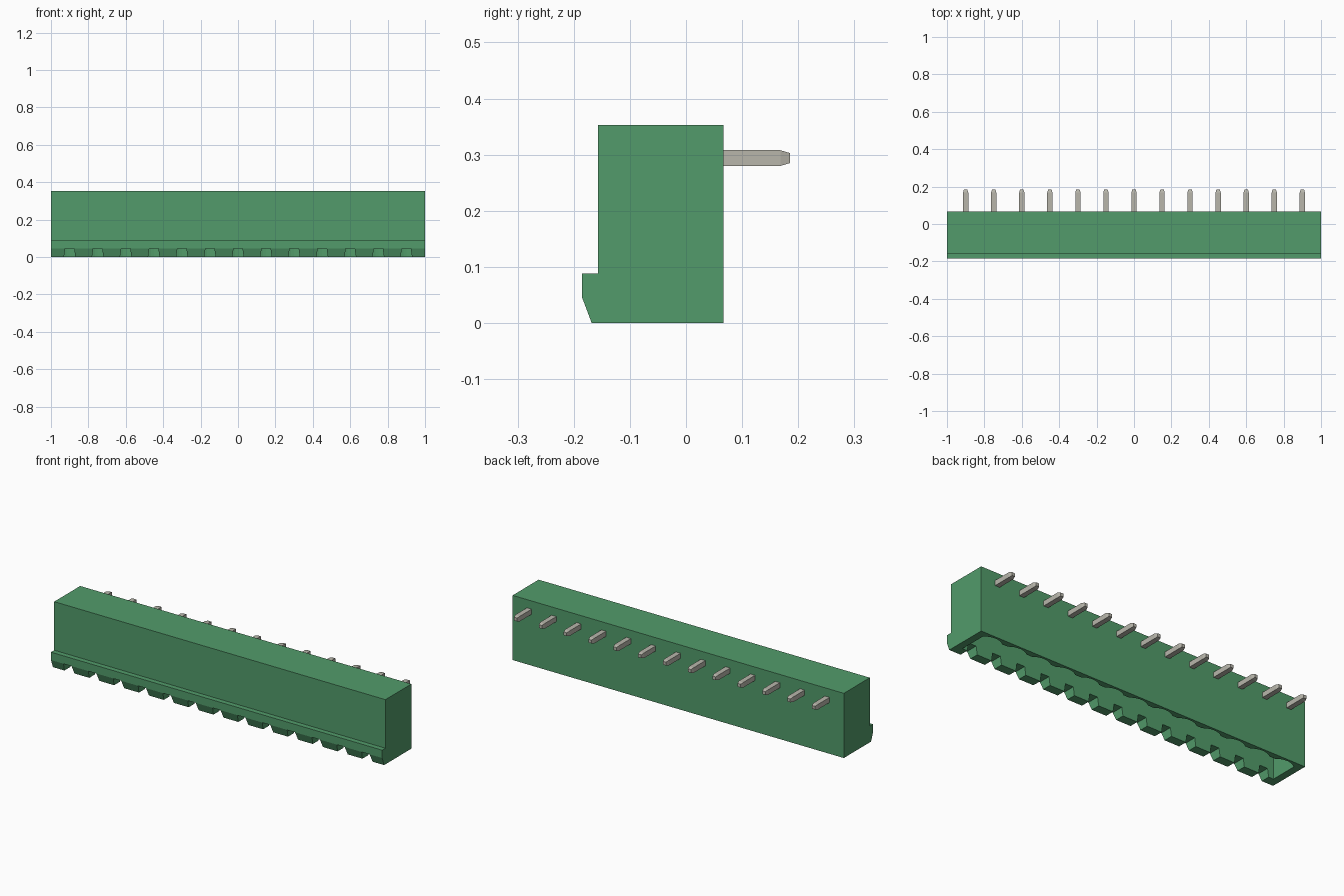
import bpy
import bmesh
from math import cos, sin, asin
from mathutils import Vector

cube = bpy.data.objects.get("Cube")
if cube:
    bpy.data.objects.remove(cube, do_unlink=True)

PINS, PITCH = 13, 0.15
PIN_X = [(i - (PINS - 1) / 2) * PITCH for i in range(PINS)]


def material(name, colour):
    mat = bpy.data.materials.new(name)
    mat.use_nodes = True
    mat.diffuse_color = colour
    mat.node_tree.nodes["Principled BSDF"].inputs["Base Color"].default_value = colour
    return mat


green = material("housing green", (0.085, 0.33, 0.145, 1))
metal = material("pin metal", (0.48, 0.47, 0.41, 1))


def add_prism(bm, points, offset):
    """Extrude a closed outline along an offset."""
    face = bm.faces.new([bm.verts.new(p) for p in points])
    result = bmesh.ops.extrude_face_region(bm, geom=[face], use_keep_orig=True)
    verts = [v for v in result["geom"] if isinstance(v, bmesh.types.BMVert)]
    bmesh.ops.translate(bm, verts=verts, vec=offset)


def finish(bm, name, mat):
    bmesh.ops.recalc_face_normals(bm, faces=bm.faces)
    mesh = bpy.data.meshes.new(name)
    bm.to_mesh(mesh)
    bm.free()
    mesh.materials.append(mat)
    obj = bpy.data.objects.new(name, mesh)
    bpy.context.collection.objects.link(obj)
    return obj


def cut(obj, cutter):
    mod = obj.modifiers.new("cut", "BOOLEAN")
    mod.operation, mod.solver, mod.object = "DIFFERENCE", "EXACT", cutter
    bpy.context.view_layer.objects.active = obj
    bpy.ops.object.modifier_apply(modifier=mod.name)
    bpy.data.objects.remove(cutter, do_unlink=True)


# Housing: side profile with the latching lip, extruded along x
profile = [(0.067, 0), (0.067, 0.353), (-0.157, 0.353), (-0.157, 0.088),
           (-0.185, 0.088), (-0.185, 0.045), (-0.168, 0)]
bm = bmesh.new()
add_prism(bm, [(-1, y, z) for y, z in profile], (2, 0, 0))
housing = finish(bm, "housing", green)

# Socket cavity: open at the bottom, with a shallow arc behind every pin
END, FRONT, BACK, RADIUS, HALF = 0.96, -0.118, 0.034, 0.09, 0.058
outline = [(-END, FRONT, -0.05), (-END, BACK, -0.05)]
sweep = asin(HALF / RADIUS)
for x in PIN_X:
    for k in range(9):
        a = sweep * (k / 4 - 1)
        outline.append((x + RADIUS * sin(a),
                        BACK + RADIUS * (cos(a) - cos(sweep)), -0.05))
outline += [(END, BACK, -0.05), (END, FRONT, -0.05)]
bm = bmesh.new()
add_prism(bm, outline, (0, 0, 0.30))
cut(housing, finish(bm, "cavity_cutter", green))

# Tapered notches through the front wall
bm = bmesh.new()
for x in PIN_X:
    add_prism(bm, [(x + dx, -0.25, z) for dx, z in
                   ((-0.032, -0.01), (0.032, -0.01), (0.024, 0.045), (-0.024, 0.045))],
              (0, 0.16, 0))
cut(housing, finish(bm, "notch_cutter", green))

# Right-angle contact pin: square rings along a bent path with tapered tips
W, T = 0.014, 0.009
DOWN, ELBOW, OUT = Vector((0, -1, 0)), Vector((0, -1, 1)), Vector((0, 0, 1))
path = [((0, -0.035, 0.06), T, DOWN), ((0, -0.035, 0.077), W, DOWN),
        ((0, -0.035, 0.294), W, ELBOW), ((0, 0.168, 0.294), W, OUT),
        ((0, 0.185, 0.294), T, OUT)]
bm = bmesh.new()
rings = []
for centre, half, outer in path:
    side = Vector((half, 0, 0))
    rings.append([bm.verts.new(Vector(centre) + sx * side + so * half * outer)
                  for sx, so in ((-1, -1), (1, -1), (1, 1), (-1, 1))])
for a, b in zip(rings, rings[1:]):
    for i in range(4):
        j = (i + 1) % 4
        bm.faces.new((a[i], a[j], b[j], b[i]))
bm.faces.new(rings[0])
bm.faces.new(rings[-1])
first_pin = finish(bm, "contact_pin", metal)
first_pin.location.x = PIN_X[0]
for x in PIN_X[1:]:
    pin = first_pin.copy()
    pin.location.x = x
    bpy.context.collection.objects.link(pin)
